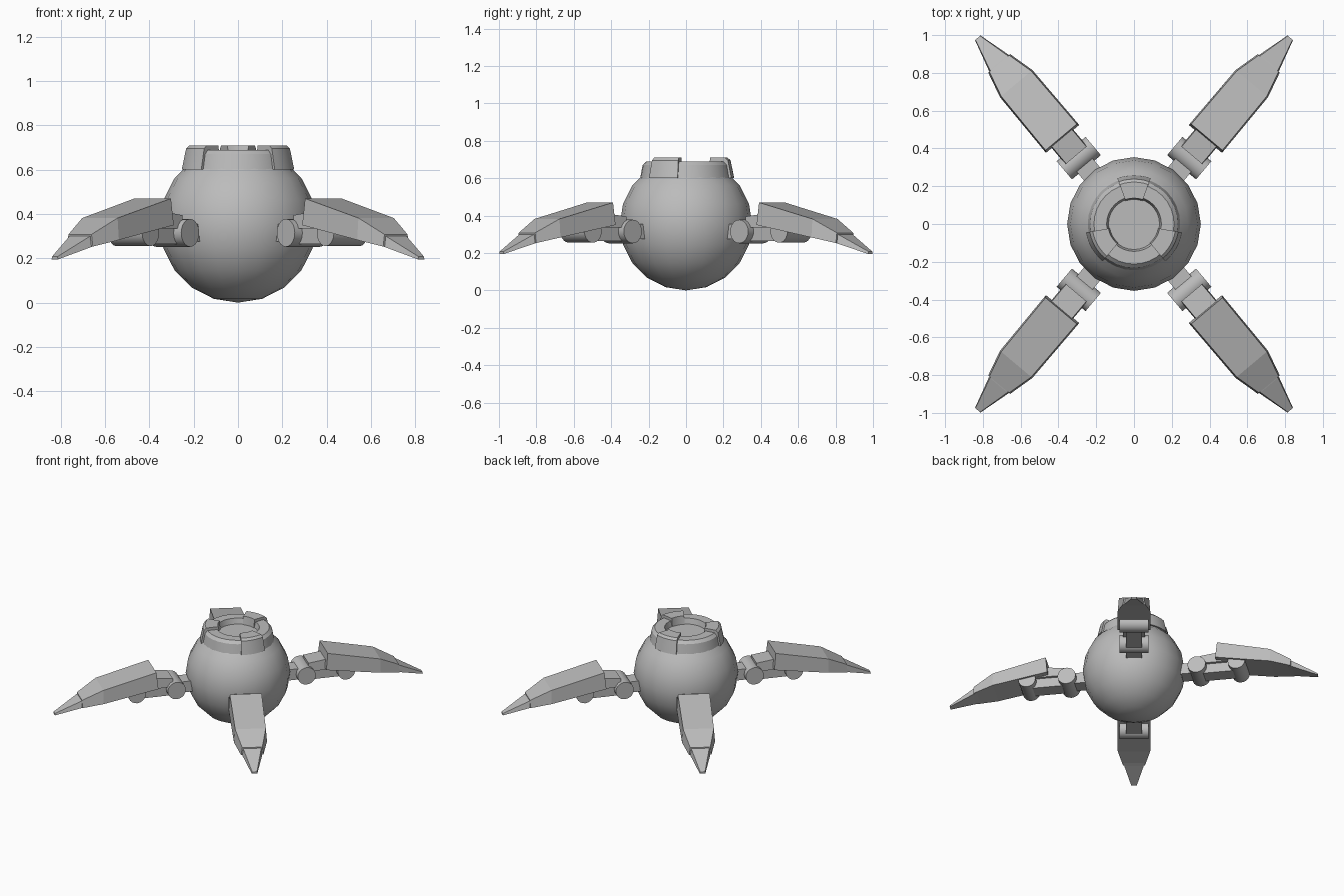
import bpy, bmesh, math
from mathutils import Matrix

cube = bpy.data.objects.get("Cube")
if cube:
    bpy.data.objects.remove(cube, do_unlink=True)

grey = bpy.data.materials.new("plain grey")
grey.use_nodes = True
grey.diffuse_color = (0.5, 0.5, 0.5, 1)
grey.node_tree.nodes["Principled BSDF"].inputs["Base Color"].default_value = (0.5, 0.5, 0.5, 1)


def finish(name, bm, smooth=None, angle=0.0):
    """Turn a bmesh into an object, turned about z."""
    bmesh.ops.recalc_face_normals(bm, faces=bm.faces)
    bmesh.ops.transform(bm, matrix=Matrix.Rotation(angle, 4, 'Z'), verts=bm.verts)
    mesh = bpy.data.meshes.new(name)
    bm.to_mesh(mesh)
    bm.free()
    mesh.materials.append(grey)
    obj = bpy.data.objects.new(name, mesh)
    bpy.context.collection.objects.link(obj)
    if smooth:
        bpy.ops.object.select_all(action='DESELECT')
        obj.select_set(True)
        bpy.context.view_layer.objects.active = obj
        bpy.ops.object.shade_smooth_by_angle(angle=math.radians(smooth))
    return obj


def loft(name, sections, angle):
    """Skin four-sided sections: (distance, half top, half bottom, z top, z bottom[, bottom shift])."""
    bm = bmesh.new()
    rings = []
    for r, ht, hb, zt, zb, *shift in sections:
        rb = r + (shift[0] if shift else 0)
        rings.append([bm.verts.new(c) for c in
                      ((r, -ht, zt), (r, ht, zt), (rb, hb, zb), (rb, -hb, zb))])
    for a, b in zip(rings, rings[1:]):
        for i in range(4):
            j = (i + 1) % 4
            bm.faces.new((a[i], a[j], b[j], b[i]))
    bm.faces.new(rings[0])
    bm.faces.new(rings[-1])
    return finish(name, bm, None, angle)


def barrel(name, r, z, radius, half, angle):
    """Short cylinder lying across the leg."""
    bm = bmesh.new()
    bmesh.ops.create_cone(bm, cap_ends=True, segments=20, radius1=radius, radius2=radius,
                          depth=2 * half,
                          matrix=Matrix.Translation((r, 0, z)) @ Matrix.Rotation(math.pi / 2, 4, 'X'))
    return finish(name, bm, 35, angle)


def arc_solid(name, profile, start, end, steps):
    """Closed profile of (radius, z) swept through an arc and capped."""
    bm = bmesh.new()
    rings = []
    for k in range(steps + 1):
        t = math.radians(start + (end - start) * k / steps)
        rings.append([bm.verts.new((r * math.cos(t), r * math.sin(t), z)) for r, z in profile])
    n = len(profile)
    for a, b in zip(rings, rings[1:]):
        for i in range(n):
            j = (i + 1) % n
            bm.faces.new((a[i], a[j], b[j], b[i]))
    bm.faces.new(rings[0])
    bm.faces.new(rings[-1])
    return finish(name, bm, 25)


# Round body, opened at the top where the collar sits
bm = bmesh.new()
bmesh.ops.create_uvsphere(bm, u_segments=20, v_segments=10, radius=0.354,
                          matrix=Matrix.Translation((0, 0, 0.354)))
bmesh.ops.delete(bm, geom=[v for v in bm.verts if v.co.z > 0.66], context='VERTS')
finish("body", bm, 40)

# Collar ring with a recessed floor
bm = bmesh.new()
profile = [(0.247, 0.59), (0.232, 0.67), (0.212, 0.69), (0.145, 0.69), (0.135, 0.65), (0, 0.65)]
verts = [bm.verts.new((r, 0, z)) for r, z in profile]
edges = [bm.edges.new(p) for p in zip(verts, verts[1:])]
bmesh.ops.spin(bm, geom=verts + edges, cent=(0, 0, 0), axis=(0, 0, 1),
               angle=math.tau, steps=32)
bmesh.ops.remove_doubles(bm, verts=bm.verts, dist=1e-4)
finish("collar", bm, 25)

# Three clamps gripping the collar
clamp = [(0.13, 0.65), (0.137, 0.71), (0.222, 0.71), (0.238, 0.695), (0.258, 0.60), (0.22, 0.60)]
for i, a in enumerate((90, 210, 330)):
    arc_solid(f"collar_clamp_{i + 1}", clamp, a - 20, a + 20, 6)

# Four legs, each with two hinges, twin links and a pointed claw
for side, deg in (("back_left", 50), ("back_right", 130), ("front_right", 230), ("front_left", 310)):
    a = math.radians(deg)
    loft(f"{side}_mount", [(0.29, 0.055, 0.055, 0.355, 0.275),
                           (0.455, 0.055, 0.055, 0.355, 0.275)], a)
    barrel(f"{side}_inner_hinge", 0.455, 0.315, 0.063, 0.1, a)
    barrel(f"{side}_outer_hinge", 0.733, 0.315, 0.06, 0.1, a)
    loft(f"{side}_lower_link", [(0.46, 0.055, 0.055, 0.335, 0.265),
                                (0.73, 0.055, 0.055, 0.335, 0.265)], a)
    loft(f"{side}_upper_link", [(0.475, 0.07, 0.075, 0.395, 0.335),
                                (0.60, 0.07, 0.075, 0.41, 0.335),
                                (0.76, 0.07, 0.075, 0.39, 0.335)], a)
    loft(f"{side}_claw", [(0.60, 0.108, 0.115, 0.47, 0.35, -0.012),
                          (0.97, 0.104, 0.112, 0.382, 0.283),
                          (1.11, 0.068, 0.076, 0.308, 0.253)], a)
    loft(f"{side}_claw_tip", [(1.08, 0.064, 0.07, 0.313, 0.26),
                              (1.115, 0.060, 0.067, 0.298, 0.25),
                              (1.287, 0.016, 0.019, 0.208, 0.195)], a)
